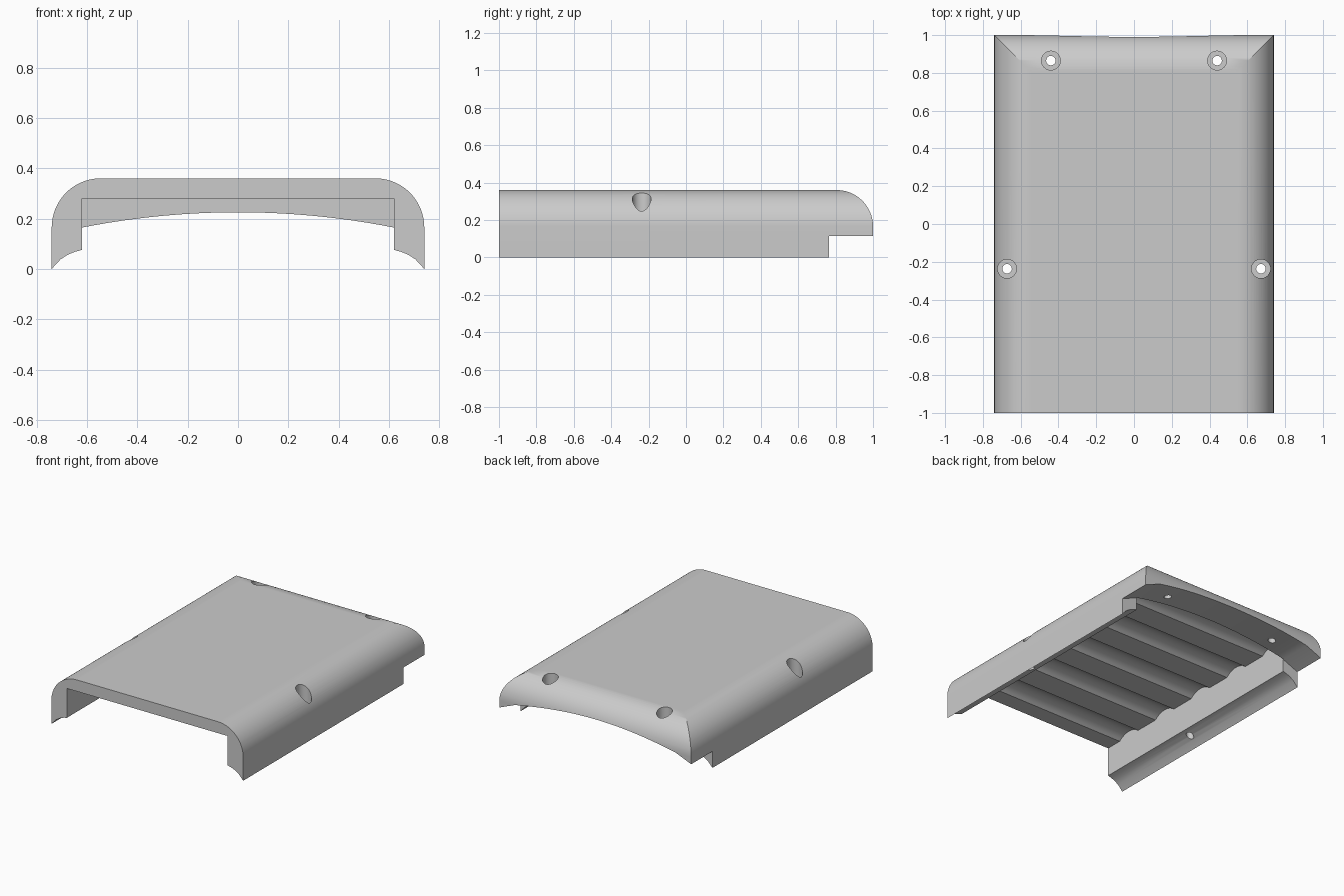
import bpy
import bmesh
from math import sin, cos, pi, sqrt
from mathutils import Vector

if "Cube" in bpy.data.objects:
    bpy.data.objects.remove(bpy.data.objects["Cube"])

HALF_W, TOP, ROUND = 0.74, 0.36, 0.195
INNER, CEILING, WALL_END = 0.62, 0.28, 0.765

plastic = bpy.data.materials.new("grey plastic")
plastic.use_nodes = True
grey = (0.6, 0.6, 0.6, 1)
plastic.diffuse_color = grey
plastic.node_tree.nodes["Principled BSDF"].inputs["Base Color"].default_value = grey


def arc(cx, cz, r, start, end, n):
    return [(cx + r * cos(start + (end - start) * i / n),
             cz + r * sin(start + (end - start) * i / n)) for i in range(n + 1)]


def extrude(name, profile, axis, start, end):
    """Extrude a closed (horizontal, z) profile along the x or y axis."""
    place = (lambda p, t: (t, p[0], p[1])) if axis == "x" else (lambda p, t: (p[0], t, p[1]))
    bm = bmesh.new()
    face = bm.faces.new([bm.verts.new(place(p, start)) for p in profile])
    made = bmesh.ops.extrude_face_region(bm, geom=[face])["geom"]
    shift = Vector(place((0, 0), end - start))
    bmesh.ops.translate(bm, vec=shift, verts=[v for v in made if isinstance(v, bmesh.types.BMVert)])
    bmesh.ops.recalc_face_normals(bm, faces=bm.faces)
    mesh = bpy.data.meshes.new(name)
    bm.to_mesh(mesh)
    bm.free()
    mesh.materials.append(plastic)
    obj = bpy.data.objects.new(name, mesh)
    bpy.context.collection.objects.link(obj)
    return obj


def combine(obj, tool, operation="DIFFERENCE"):
    """Apply a boolean and discard the tool."""
    tool.hide_render = True
    mod = obj.modifiers.new("cut", "BOOLEAN")
    mod.operation, mod.solver, mod.object = operation, "EXACT", tool
    bpy.ops.object.select_all(action="DESELECT")
    bpy.context.view_layer.objects.active = obj
    obj.select_set(True)
    bpy.ops.object.modifier_apply(modifier=mod.name)
    bpy.data.objects.remove(tool)


def drill(obj, x, y, r, bottom, top):
    bpy.ops.mesh.primitive_cylinder_add(vertices=40, radius=r, depth=top - bottom,
                                        location=(x, y, (top + bottom) / 2))
    tool = bpy.context.object
    tool.data.materials.append(plastic)
    combine(obj, tool)


# Shell section: rounded shoulders and scalloped feet
shoulder = arc(HALF_W - ROUND, TOP - ROUND, ROUND, 0, pi / 2, 20)
foot = [(0.61, 0.078), (0.645, 0.069), (0.675, 0.057), (0.705, 0.038), (HALF_W, 0)]
half = foot + shoulder
section = half + [(-x, z) for x, z in reversed(half)]
cover = extrude("battery_cover", section, "y", -1, 1.2)

# Rounded back end, mitred with the shoulders
back = [(-1.2, -0.5), (1, -0.5)] + arc(1 - ROUND, TOP - ROUND, ROUND, 0, pi / 2, 20)
back += [(0.75, TOP + 0.0002), (-1.2, TOP + 0.0002)]
combine(cover, extrude("back_rounding", back, "x", -1, 1), "INTERSECT")

# Arched underside of the back lip
R = 3.2
xs = [INNER * i / 12 for i in range(-12, 13)]
under = [(-1, -0.5), (-1, 0.01), (-HALF_W, 0.115)]
under += [(x, 0.225 - R + sqrt(R * R - x * x)) for x in xs]
under += [(HALF_W, 0.115), (1, 0.01), (1, -0.5)]
combine(cover, extrude("lip_undercut", under, "y", WALL_END, 1.4))

# Inner bay, open at the front, with five cell grooves in its ceiling
r, centre_z = 0.14, 0.175
reach = sqrt(r * r - (CEILING - centre_z) ** 2)
bay = [(-1.2, -0.5), (-1.2, CEILING)]
for i in range(5):
    y = -0.79 + 0.36 * i
    for k in range(13):
        t = -reach + 2 * reach * k / 12
        bay.append((y + t, centre_z + sqrt(r * r - t * t)))
bay += [(WALL_END + 0.004, CEILING), (WALL_END + 0.004, -0.5)]
combine(cover, extrude("bay_cutter", bay, "x", -INNER, INNER))

# Counterbored screw holes
for side in (-1, 1):
    for x, y, floor in ((0.44, 0.865, 0.27), (0.672, -0.237, 0.2)):
        drill(cover, side * x, y, 0.05, floor, 0.5)
        drill(cover, side * x, y, 0.025, -0.2, 0.5)

# Smooth curves, crisp edges
bpy.ops.object.select_all(action="DESELECT")
cover.select_set(True)
bpy.context.view_layer.objects.active = cover
bpy.ops.object.shade_smooth_by_angle(angle=pi / 7)
weighted = cover.modifiers.new("weighted normals", "WEIGHTED_NORMAL")
weighted.keep_sharp = True
